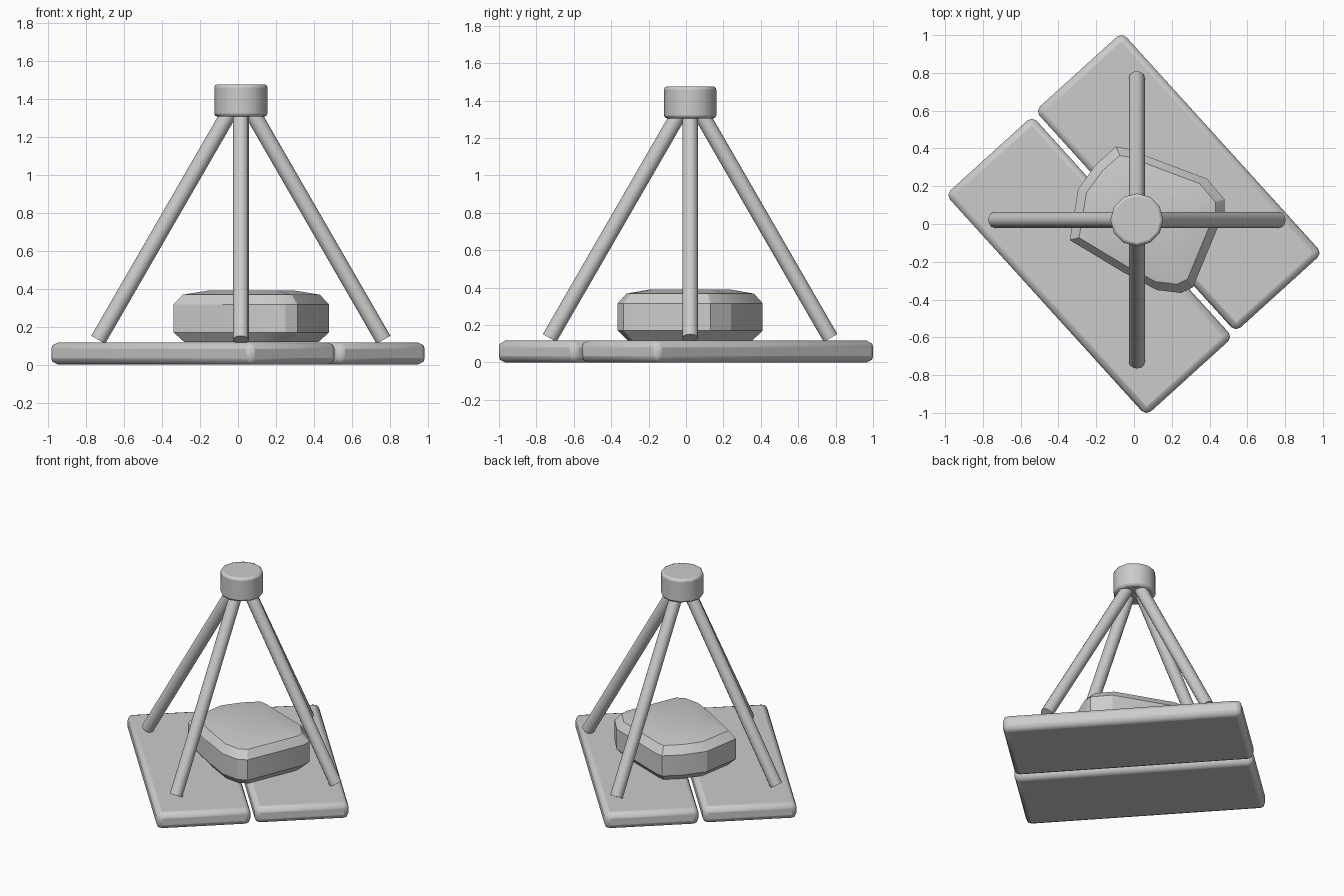
import bpy, bmesh, math
from mathutils import Matrix, Vector

cube = bpy.data.objects.get("Cube")
if cube:
    bpy.data.objects.remove(cube, do_unlink=True)

GREY = (0.6, 0.6, 0.6, 1)
mat = bpy.data.materials.new("plain grey")
mat.use_nodes = True
mat.diffuse_color = GREY
mat.node_tree.nodes["Principled BSDF"].inputs["Base Color"].default_value = GREY

CX, CY = 0.015, 0.022  # axis of the tripod


def finish(name, bm, matrix=Matrix(), bevel=0, segments=2, angle=30):
    """Turn a bmesh into a shaded object, with an optional bevel."""
    bmesh.ops.recalc_face_normals(bm, faces=bm.faces)
    mesh = bpy.data.meshes.new(name)
    bm.to_mesh(mesh)
    bm.free()
    mesh.materials.append(mat)
    obj = bpy.data.objects.new(name, mesh)
    bpy.context.collection.objects.link(obj)
    obj.matrix_world = matrix
    if bevel:
        mod = obj.modifiers.new("Bevel", "BEVEL")
        mod.width, mod.segments = bevel, segments
        mod.limit_method = "ANGLE"
        mod.angle_limit = math.radians(40)
    bpy.ops.object.select_all(action="DESELECT")
    obj.select_set(True)
    bpy.context.view_layer.objects.active = obj
    bpy.ops.object.shade_smooth_by_angle(angle=math.radians(angle))
    return obj


def cylinder(name, radius, depth, matrix, bevel=0):
    bm = bmesh.new()
    bmesh.ops.create_cone(bm, cap_ends=True, segments=12, radius1=radius,
                          radius2=radius, depth=depth)
    return finish(name, bm, matrix, bevel, 2, 35)


# Two base planks, side by side and turned on the ground
for name, side in (("plank_back", 1), ("plank_front", -1)):
    bm = bmesh.new()
    bmesh.ops.create_cube(bm, size=1)
    bmesh.ops.scale(bm, vec=(0.62, 1.58, 0.116), verts=bm.verts)
    place = (Matrix.Translation((side * 0.237, side * 0.222, 0.058))
             @ Matrix.Rotation(math.radians(42.2), 4, "Z"))
    finish(name, bm, place, 0.035, 2)

# Four leaning poles meeting inside the cap
for i, name in enumerate(("pole_left", "pole_back", "pole_right", "pole_front")):
    place = (Matrix.Translation((CX, CY, 0))
             @ Matrix.Rotation(i * math.pi / 2, 4, "Z")
             @ Matrix.Translation((0.376, 0, 0.78))
             @ Matrix.Rotation(math.radians(-30), 4, "Y"))
    cylinder(name, 0.042, 1.5, place)

# Cap at the top
cylinder("cap", 0.14, 0.17, Matrix.Translation((CX, CY, 1.39)), 0.016)

# Boulder: one rough outline stacked in rings
outline = [(-0.095, 0.41), (-0.04, 0.40), (0.386, 0.24), (0.48, 0.13),
           (0.48, 0.07), (0.312, -0.335), (0.25, -0.365), (0.122, -0.35),
           (-0.06, -0.254), (-0.34, -0.085), (-0.296, 0.185), (-0.2, 0.317)]
rings = [(0.118, 0.86), (0.17, 1), (0.316, 1), (0.368, 0.88), (0.39, 0.55)]
middle = Vector((0.07, 0.02))
bm = bmesh.new()
loops = []
for z, scale in rings:
    points = [middle + (Vector(p) - middle) * scale for p in outline]
    loops.append([bm.verts.new((p.x, p.y, z)) for p in points])
for low, high in zip(loops, loops[1:]):
    for j in range(len(outline)):
        k = (j + 1) % len(outline)
        bm.faces.new((low[j], low[k], high[k], high[j]))
bm.faces.new(loops[0][::-1])
bm.faces.new(loops[-1])
finish("boulder", bm, angle=25)
